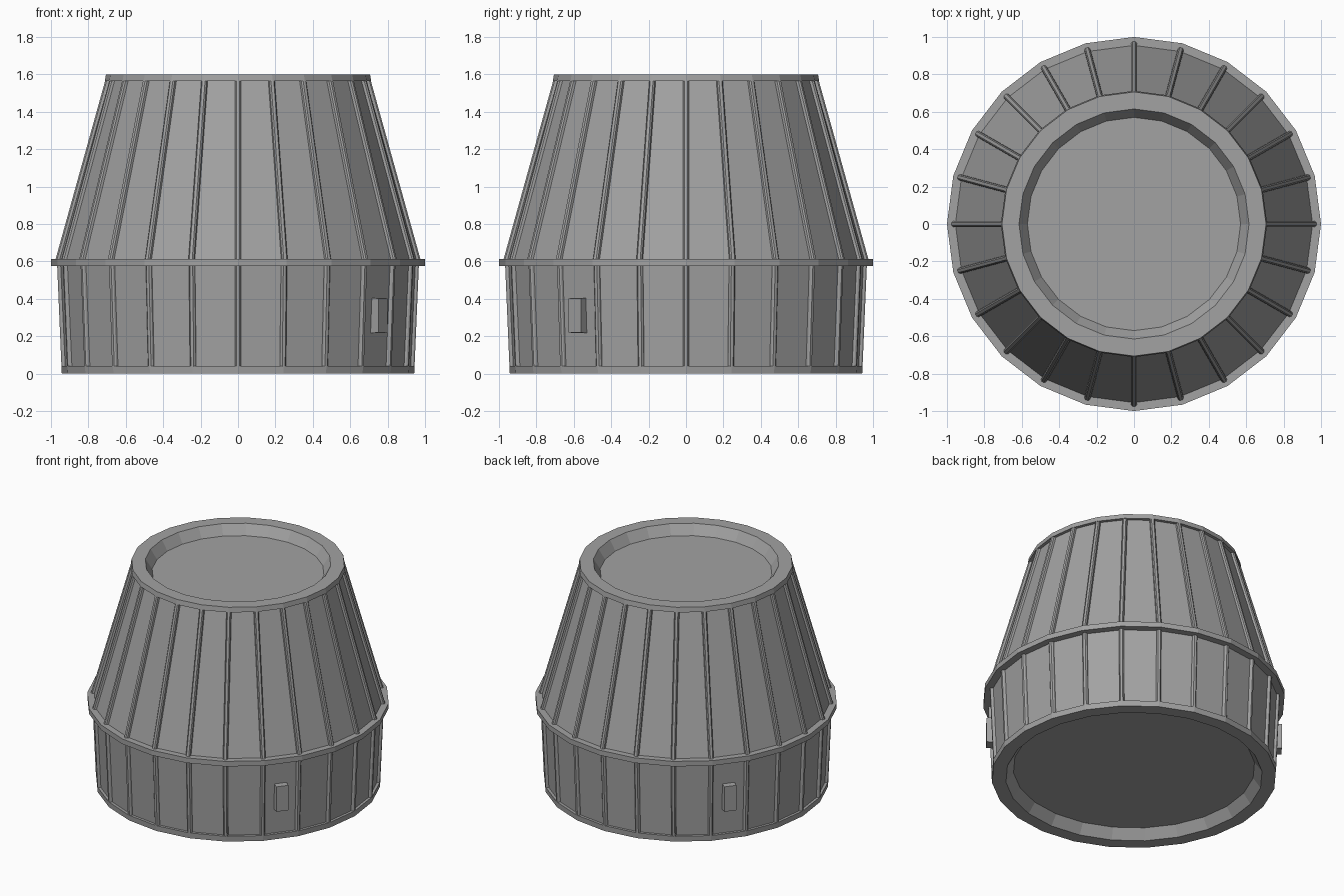
import bpy, bmesh, math
from mathutils import Matrix, Vector

if "Cube" in bpy.data.objects:
    bpy.data.objects.remove(bpy.data.objects["Cube"])

SIDES = 24
STEP = math.tau / SIDES

grey = bpy.data.materials.new("mid grey")
grey.diffuse_color = (0.36, 0.36, 0.36, 1)
grey.use_nodes = True
grey.node_tree.nodes["Principled BSDF"].inputs["Base Color"].default_value = grey.diffuse_color


def finish(bm, name):
    bmesh.ops.recalc_face_normals(bm, faces=bm.faces)
    mesh = bpy.data.meshes.new(name)
    bm.to_mesh(mesh)
    bm.free()
    mesh.materials.append(grey)
    obj = bpy.data.objects.new(name, mesh)
    bpy.context.collection.objects.link(obj)
    return obj


def lathe(name, profile):
    """Spin an (r, z) profile round z and cap both ends."""
    bm = bmesh.new()
    rings = [[bm.verts.new((r * math.cos(i * STEP), r * math.sin(i * STEP), z))
              for i in range(SIDES)] for r, z in profile]
    for a, b in zip(rings, rings[1:]):
        for i in range(SIDES):
            j = (i + 1) % SIDES
            bm.faces.new((a[i], a[j], b[j], b[i]))
    bm.faces.new(rings[0])
    bm.faces.new(rings[-1])
    return finish(bm, name)


def add_prism(bm, low, high, angle):
    """Join two matching loops into a closed solid, turned round z."""
    turn = Matrix.Rotation(angle, 3, 'Z')
    a, b = [[bm.verts.new(turn @ Vector(p)) for p in loop] for loop in (low, high)]
    n = len(a)
    for i in range(n):
        j = (i + 1) % n
        bm.faces.new((a[i], a[j], b[j], b[i]))
    bm.faces.new(a)
    bm.faces.new(b)


def ribs(name, r0, z0, r1, z1):
    """Tapered rib on every corner; r0 and r1 are the outer crest radii."""
    def section(r, z):
        return [(r - 0.035, -0.018, z), (r - 0.008, -0.015, z), (r, -0.008, z),
                (r, 0.008, z), (r - 0.008, 0.015, z), (r - 0.035, 0.018, z)]
    bm = bmesh.new()
    for i in range(SIDES):
        add_prism(bm, section(r0, z0), section(r1, z1), i * STEP)
    return finish(bm, name)


# Hull with recessed underside, hoops at foot, waist and mouth, recessed lid
lathe("hull", [
    (0.80, 0.07), (0.85, 0.0), (0.942, 0.0), (0.945, 0.04), (0.926, 0.04),
    (0.950, 0.575), (1.0, 0.575), (1.0, 0.612), (0.955, 0.612),
    (0.690, 1.565), (0.712, 1.565), (0.706, 1.6), (0.615, 1.6), (0.57, 1.53)])

# Ribs between the hoops
ribs("lower_ribs", 0.944, 0.038, 0.967, 0.578)
ribs("upper_ribs", 0.976, 0.610, 0.710, 1.567)

# Two small blocks on opposite lower panels, with chamfered outer edges
bm = bmesh.new()
for angle in (-2.5 * STEP, -2.5 * STEP + math.pi):
    def outline(r, w, z0, z1):
        return [(r, -w, z0), (r, w, z0), (r, w, z1), (r, -w, z1)]
    add_prism(bm, outline(0.90, 0.043, 0.215, 0.407),
              outline(0.977, 0.041, 0.220, 0.402), angle)
finish(bm, "side_blocks")
